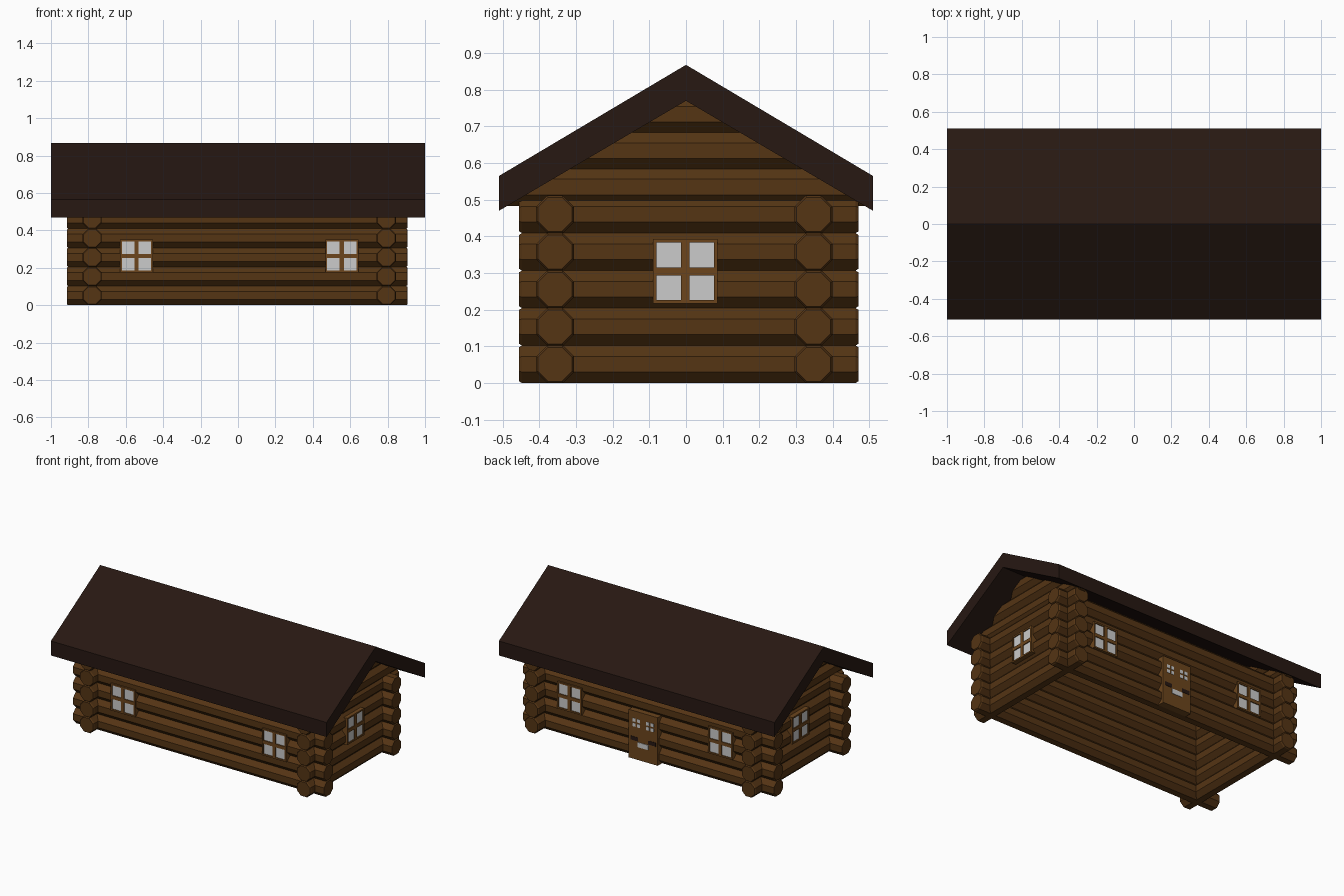
import bpy, bmesh, math
from mathutils import Matrix, Vector

if "Cube" in bpy.data.objects:
    bpy.data.objects.remove(bpy.data.objects["Cube"])


def material(name, rgb):
    m = bpy.data.materials.new(name)
    m.diffuse_color = (*rgb, 1)
    m.use_nodes = True
    m.node_tree.nodes["Principled BSDF"].inputs["Base Color"].default_value = m.diffuse_color
    return m


LOG = material("log_brown", (0.09, 0.035, 0.007))
TRIM = material("trim_brown", (0.15, 0.06, 0.012))
DARK = material("dark_brown", (0.02, 0.009, 0.006))
GLASS = material("pane_grey", (0.75, 0.75, 0.75))


def make_object(name, bm, mat):
    bmesh.ops.recalc_face_normals(bm, faces=bm.faces)
    mesh = bpy.data.meshes.new(name)
    bm.to_mesh(mesh)
    bm.free()
    mesh.materials.append(mat)
    ob = bpy.data.objects.new(name, mesh)
    bpy.context.collection.objects.link(ob)
    return ob


def add_box(bm, lo, hi, matrix=Matrix()):
    size = [b - a for a, b in zip(lo, hi)]
    mid = [(a + b) / 2 for a, b in zip(lo, hi)]
    bmesh.ops.create_cube(bm, size=1, matrix=matrix @ Matrix.Translation(mid) @ Matrix.Diagonal((*size, 1)))


R = 0.0515 / math.cos(math.pi / 8)   # octagon corner radius


def add_log(bm, axis, offset, z, start, end, roof_cut=False):
    """Eight-sided log along x or y with chamfered ends, or ends cut to the roof slope."""
    stations = [(start, 0.9), (start + 0.008, 1), (end - 0.008, 1), (end, 0.9)]
    if roof_cut:
        stations = [(-1, 1), (1, 1)]
    rings = []
    for pos, scale in stations:
        ring = []
        for i in range(8):
            a = math.pi / 8 + i * math.pi / 4
            across = offset + R * scale * math.cos(a)
            h = z + R * scale * math.sin(a)
            along = pos * min(0.495, (0.82 - h) / 0.59) if roof_cut else pos
            co = (along, across, h) if axis == 'x' else (across, along, h)
            ring.append(bm.verts.new(co))
        rings.append(ring)
    for a, b in zip(rings, rings[1:]):
        for i in range(8):
            j = (i + 1) % 8
            bm.faces.new((a[i], a[j], b[j], b[i]))
    bm.faces.new(rings[0])
    bm.faces.new(rings[-1])


# Log walls: five courses crossing at the corners
COURSES = [0.0515 + 0.1022 * i for i in range(5)]
for name, axis, offset, start, end in [
        ("front_wall_logs", 'x', -0.357, -0.915, 0.907),
        ("back_wall_logs", 'x', 0.348, -0.915, 0.907),
        ("left_wall_logs", 'y', -0.78, -0.455, 0.47),
        ("right_wall_logs", 'y', 0.793, -0.455, 0.47)]:
    bm = bmesh.new()
    for z in COURSES:
        add_log(bm, axis, offset, z, start, end)
    make_object(name, bm, LOG)

# Gable logs running up into the roof
for name, x in (("left_gable_logs", -0.78), ("right_gable_logs", 0.793)):
    bm = bmesh.new()
    for z in (0.535, 0.634, 0.733):
        add_log(bm, 'y', x, z, 0, 0, roof_cut=True)
    make_object(name, bm, LOG)

# Roof: chevron profile extruded along x
profile = [(-0.51, 0.47), (0, 0.77), (0.51, 0.47), (0.51, 0.565), (0, 0.868), (-0.51, 0.565)]
bm = bmesh.new()
ends = [[bm.verts.new((x, y, z)) for y, z in profile] for x in (-1, 1)]
for i in range(6):
    j = (i + 1) % 6
    bm.faces.new((ends[0][i], ends[0][j], ends[1][j], ends[1][i]))
for e in ends:                      # each end split at the ridge
    bm.faces.new((e[0], e[1], e[4], e[5]))
    bm.faces.new((e[1], e[2], e[3], e[4]))
make_object("roof", bm, DARK)


def place(x, y, z, turn):
    """Local frame: x across, -y outward, z up."""
    return Matrix.Translation((x, y, z)) @ Matrix.Rotation(math.radians(turn), 4, 'Z')


def add_frame(bm, m, half, rim, mullion, depth):
    for s in (-1, 1):
        a, b = sorted((s * half, s * (half - rim)))
        add_box(bm, (a, 0, -half), (b, depth, half), m)
        add_box(bm, (-half + rim, 0, a), (half - rim, depth, b), m)
    add_box(bm, (-mullion, 0, -half + rim), (mullion, depth, half - rim), m)
    for s in (-1, 1):
        a, b = sorted((s * mullion, s * (half - rim)))
        add_box(bm, (a, 0, -mullion), (b, depth, mullion), m)


# Four-pane windows on every wall
for name, x, y, z, turn in [
        ("front_left_window", -0.543, -0.42, 0.263, 0),
        ("front_right_window", 0.555, -0.42, 0.263, 0),
        ("back_left_window", -0.535, 0.411, 0.268, 180),
        ("back_right_window", 0.56, 0.411, 0.268, 180),
        ("right_side_window", 0.856, -0.002, 0.305, 90),
        ("left_side_window", -0.843, 0.012, 0.31, -90)]:
    m = place(x, y, z, turn)
    bm = bmesh.new()
    add_frame(bm, m, 0.088, 0.01, 0.011, 0.045)
    make_object(name + "_frame", bm, TRIM)
    bm = bmesh.new()
    add_box(bm, (-0.08, 0.006, -0.08), (0.08, 0.02, 0.08), m)
    make_object(name + "_panes", bm, GLASS)

# Back door with two small windows, a letter slot and dark recesses
door = place(0.02, 0.415, 0, 180)
bm = bmesh.new()
add_box(bm, (-0.105, 0, 0), (0.105, 0.05, 0.315), door)
make_object("door", bm, TRIM)
bm = bmesh.new()
for cx in (-0.05, 0.05):
    for dx in (-0.016, 0.016):
        for dz in (-0.016, 0.016):
            add_box(bm, (cx + dx - 0.011, -0.002, 0.24 + dz - 0.011),
                    (cx + dx + 0.011, 0.01, 0.24 + dz + 0.011), door)
make_object("door_window_panes", bm, GLASS)
bm = bmesh.new()
add_box(bm, (-0.038, -0.003, 0.085), (0.038, 0.01, 0.117), door)
make_object("door_letter_slot", bm, GLASS)
bm = bmesh.new()
for cx in (-0.065, 0.065):
    add_box(bm, (cx - 0.027, -0.002, 0.122), (cx + 0.027, 0.01, 0.147), door)
make_object("door_recesses", bm, DARK)
